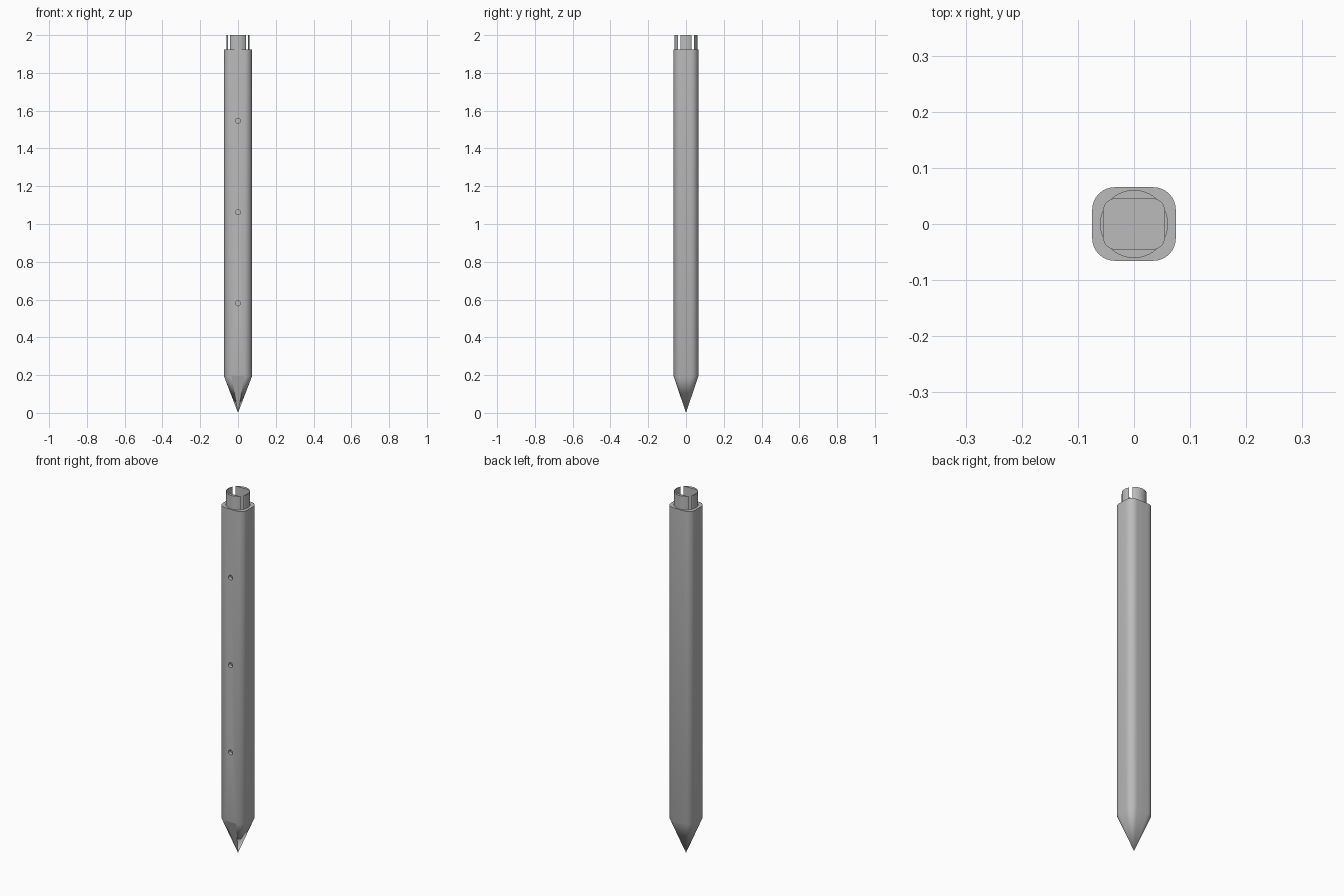
import bpy, bmesh
from math import sin, cos, pi

cube = bpy.data.objects.get("Cube")
if cube:
    bpy.data.objects.remove(cube)

SHOULDER, BODY_TOP, TOP = 0.195, 1.925, 2.0

metal = bpy.data.materials.new("plain_grey")
metal.use_nodes = True
grey = (0.5, 0.5, 0.5, 1)
metal.diffuse_color = grey
metal.node_tree.nodes["Principled BSDF"].inputs["Base Color"].default_value = grey


def rounded_rect(hx, hy, r, steps=8):
    """Counter-clockwise outline of a rectangle with rounded corners."""
    points = []
    for q, (sx, sy) in enumerate([(1, 1), (-1, 1), (-1, -1), (1, -1)]):
        for i in range(steps + 1):
            a = (q + i / steps) * pi / 2
            points.append((sx * (hx - r) + r * cos(a), sy * (hy - r) + r * sin(a)))
    return points


def circle(r, n):
    return [(r * cos(2 * pi * i / n), r * sin(2 * pi * i / n)) for i in range(n)]


def prism(name, outline, z0, z1, tip=None):
    """Extruded outline, closed below by a flat cap or by a point at height tip."""
    bm = bmesh.new()
    low = [bm.verts.new((x, y, z0)) for x, y in outline]
    high = [bm.verts.new((x, y, z1)) for x, y in outline]
    apex = bm.verts.new((0, 0, tip)) if tip is not None else None
    n = len(outline)
    for i in range(n):
        j = (i + 1) % n
        bm.faces.new((low[i], low[j], high[j], high[i]))
        if apex:
            bm.faces.new((low[j], low[i], apex))
    bm.faces.new(high)
    if not apex:
        bm.faces.new(low[::-1])
    mesh = bpy.data.meshes.new(name)
    bm.to_mesh(mesh)
    bm.free()
    mesh.materials.append(metal)
    obj = bpy.data.objects.new(name, mesh)
    bpy.context.collection.objects.link(obj)
    return obj


def select(obj):
    bpy.ops.object.select_all(action='DESELECT')
    obj.select_set(True)
    bpy.context.view_layer.objects.active = obj


def cut(obj, cutter):
    mod = obj.modifiers.new("cut", 'BOOLEAN')
    mod.operation, mod.solver, mod.object = 'DIFFERENCE', 'EXACT', cutter
    select(obj)
    bpy.ops.object.modifier_apply(modifier=mod.name)


# Hollow post with a pointed foot, and the round neck on top
post = prism("pointed_post", rounded_rect(0.0745, 0.0655, 0.04), SHOULDER, BODY_TOP, tip=0)
neck = prism("slotted_neck", circle(0.0605, 64), BODY_TOP, TOP)

# The bore breaks through the neck at its corners, leaving four slots
bore = prism("bore_cutter", rounded_rect(0.054, 0.0445, 0.02), SHOULDER + 0.02, TOP + 0.1)
cut(post, bore)
cut(neck, bore)
bpy.data.objects.remove(bore)

# Three drilled holes in the front wall
for z in (0.58, 1.063, 1.547):
    drill = prism("drill_cutter", circle(0.013, 24), -0.03, 0.03)
    drill.rotation_euler.x = pi / 2
    drill.location = (0, -0.06, z)
    cut(post, drill)
    bpy.data.objects.remove(drill)

for obj in (post, neck):
    select(obj)
    bpy.ops.object.shade_smooth_by_angle(angle=pi / 6)

# Crisp flat facet on the front of the foot
bm = bmesh.new()
bm.from_mesh(post.data)
bm.normal_update()
for f in bm.faces:
    c = f.calc_center_median()
    if c.z < SHOULDER and f.normal.y < -0.9 and abs(f.normal.x) < 0.01:
        f.smooth = False
        for e in f.edges:
            e.smooth = False
bm.to_mesh(post.data)
bm.free()
